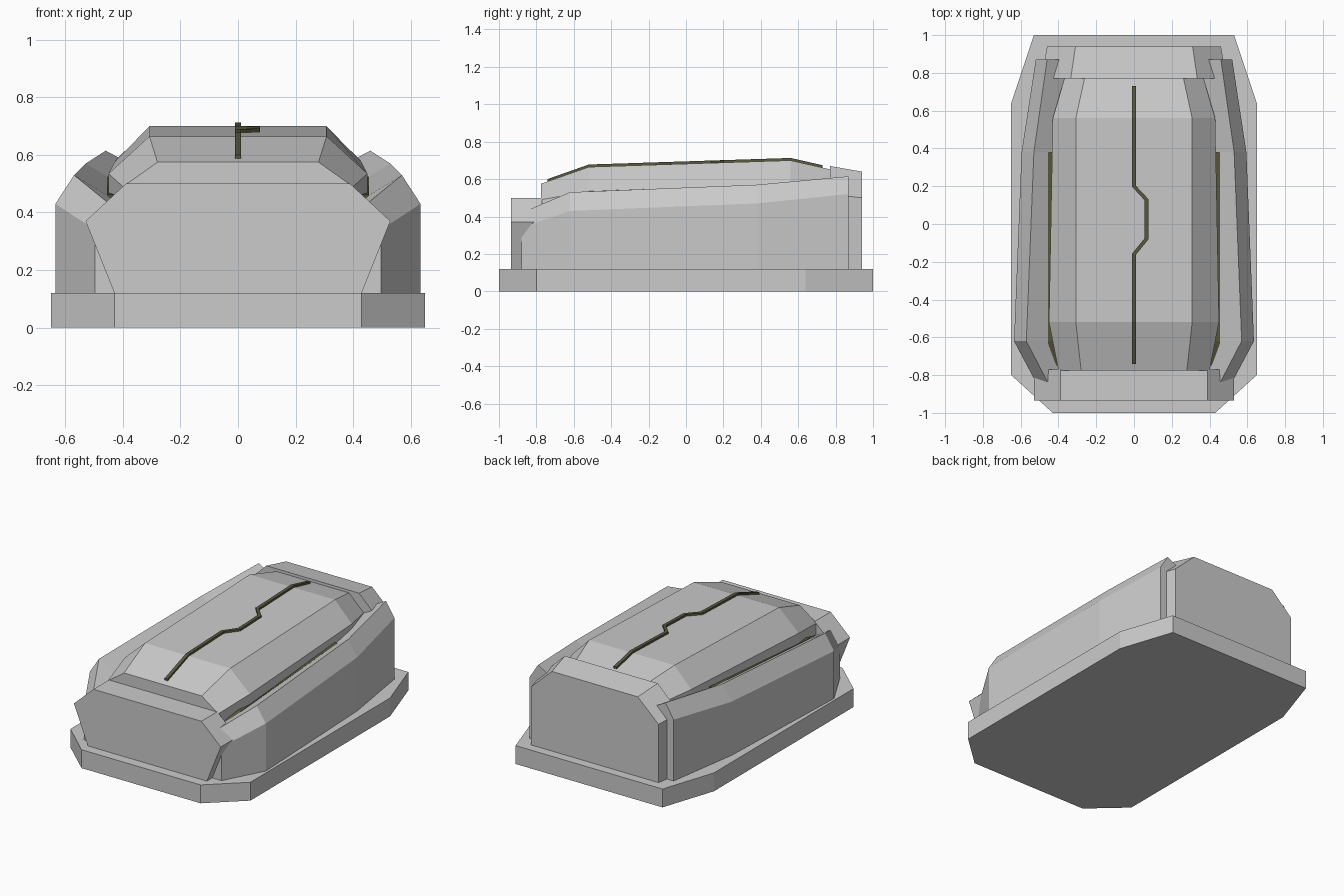
import bpy, bmesh
from mathutils import Vector

if "Cube" in bpy.data.objects:
    bpy.data.objects.remove(bpy.data.objects["Cube"])


def material(name, rgb):
    m = bpy.data.materials.new(name)
    m.diffuse_color = (*rgb, 1)
    m.use_nodes = True
    m.node_tree.nodes["Principled BSDF"].inputs["Base Color"].default_value = m.diffuse_color
    return m


STONE = material("stone grey", (0.60, 0.60, 0.60))
OLIVE = material("dark olive", (0.10, 0.10, 0.045))


def loft(name, sections, mat):
    """Closed solid through equally long rings of (x, y, z) points."""
    bm = bmesh.new()
    rings = [[bm.verts.new(p) for p in s] for s in sections]
    n = len(rings[0])
    for a, b in zip(rings, rings[1:]):
        for i in range(n):
            j = (i + 1) % n
            bm.faces.new((a[i], a[j], b[j], b[i]))
    bm.faces.new(rings[0])
    bm.faces.new(rings[-1])
    bmesh.ops.recalc_face_normals(bm, faces=bm.faces)
    mesh = bpy.data.meshes.new(name)
    bm.to_mesh(mesh)
    bm.free()
    mesh.materials.append(mat)
    ob = bpy.data.objects.new(name, mesh)
    bpy.context.collection.objects.link(ob)
    return ob


def mirrored(half):
    """Complete a right-hand profile of (x, z) to a symmetric one."""
    return half + [(-x, z) for x, z in reversed(half)]


def section(y, half):
    return [(x, y, z) for x, z in mirrored(half)]


FLOOR = 0.11

# base plate with cut corners
outline = mirrored([(0.43, -1), (0.65, -0.8), (0.65, 0.64), (0.53, 1)])
loft("base_plate", [[(x, y, z) for x, y in outline] for z in (0, 0.12)], STONE)

# front and back end blocks
front = [(0.43, 0.12), (0.53, 0.37), (0.39, 0.50)]
loft("front_block", [section(y, front) for y in (-0.935, -0.77)], STONE)
loft("back_block", [
    section(0.77, [(0.49, FLOOR), (0.49, 0.52), (0.335, 0.67)]),
    section(0.94, [(0.46, FLOOR), (0.46, 0.50), (0.31, 0.64)])], STONE)

# central raised body: y, half width and height of side edge, then of top edge
core = [(-0.775, 0.40, 0.49, 0.28, 0.575),
        (-0.52, 0.45, 0.535, 0.308, 0.665),
        (0.56, 0.43, 0.575, 0.308, 0.70),
        (0.78, 0.365, 0.55, 0.26, 0.65)]
loft("central_body", [section(y, [(w, FLOOR), (w, h), (tw, th)])
                      for y, w, h, tw, th in core], STONE)

# olive filling in the seam beside the central body
loft("seam_filler", [section(y, [(0.455, FLOOR), (0.455, z)])
                     for y, z in ((-0.75, 0.42), (-0.62, 0.462), (0.38, 0.525))], OLIVE)

# side panels: y, then (x, z) of the outer shoulder, ridge and inner edge
panel = [(-0.88, (0.497, 0.34), (0.435, 0.42), (0.33, 0.36)),
         (-0.62, (0.635, 0.43), (0.57, 0.53), (0.44, 0.45)),
         (0.38, (0.595, 0.47), (0.53, 0.57), (0.43, 0.51)),
         (0.87, (0.52, 0.52), (0.46, 0.615), (0.34, 0.55))]
for side, sx in (("right", 1), ("left", -1)):
    loft(side + "_side_panel", [
        [(sx * x, y, z) for x, z in
         ((o[0], FLOOR), o, r, i, (i[0], FLOOR))] for y, o, r, i in panel], STONE)


# crack along the top, a thin square strip following the surface
def top_height(y):
    for a, b in zip(core, core[1:]):
        if y <= b[0]:
            return a[4] + (b[4] - a[4]) * (y - a[0]) / (b[0] - a[0])


path = [(0, -0.74), (0, -0.52), (0, -0.16), (0.065, -0.08),
        (0.065, 0.13), (0, 0.20), (0, 0.56), (0, 0.73)]
rings = []
for k, (x, y) in enumerate(path):
    a, b = Vector(path[max(k - 1, 0)]), Vector(path[min(k + 1, len(path) - 1)])
    d = (b - a).normalized() * 0.011
    z = top_height(y)
    rings.append([(x + s * d.y, y - s * d.x, z + h)
                  for s, h in ((1, -0.01), (1, 0.013), (-1, 0.013), (-1, -0.01))])
loft("top_crack", rings, OLIVE)
